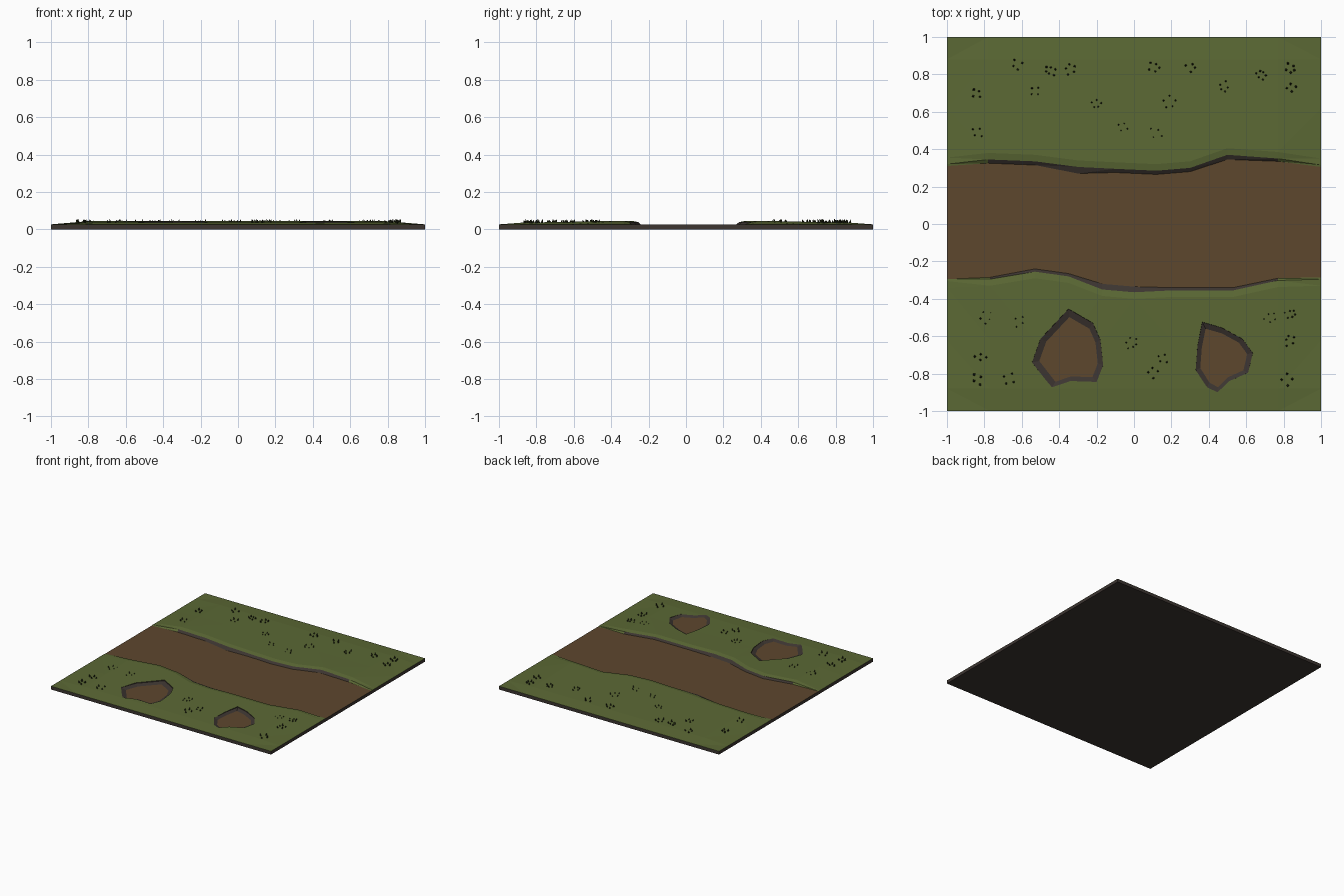
import bpy, bmesh, math, random
from mathutils import Vector, Matrix

random.seed(4)
default = bpy.data.objects.get("Cube")
if default:
    bpy.data.objects.remove(default, do_unlink=True)


def material(name, r, g, b):
    mat = bpy.data.materials.new(name)
    mat.use_nodes = True
    colour = (r, g, b, 1)
    mat.diffuse_color = colour
    mat.node_tree.nodes["Principled BSDF"].inputs["Base Color"].default_value = colour
    return mat


grass = material("grass green", .105, .14, .035)
dirt = material("dirt brown", .11, .063, .027)
earth = material("dark earth", .045, .035, .03)
blade_green = material("dark blade green", .016, .02, .006)


def finish(name, bm, mats):
    bmesh.ops.recalc_face_normals(bm, faces=bm.faces)
    mesh = bpy.data.meshes.new(name)
    bm.to_mesh(mesh)
    bm.free()
    obj = bpy.data.objects.new(name, mesh)
    bpy.context.collection.objects.link(obj)
    for mat in mats:
        mesh.materials.append(mat)
    return obj


def loft(bm, loops):
    """Bridge equal closed loops, cap both ends, return rows of faces."""
    rings = [[bm.verts.new(p) for p in loop] for loop in loops]
    rows = []
    for a, b in zip(rings, rings[1:]):
        n = len(a)
        rows.append([bm.faces.new((a[i], a[(i + 1) % n], b[(i + 1) % n], b[i])) for i in range(n)])
    bm.faces.new(rings[0])
    bm.faces.new(rings[-1])
    return rows


# Base slab: dirt on top, dark earth on the sides and underside
GROUND = .025
bm = bmesh.new()
bmesh.ops.create_cube(bm, size=1, matrix=Matrix.Translation((0, 0, GROUND / 2)) @ Matrix.Diagonal((2, 2, GROUND, 1)))
bm.normal_update()
for face in bm.faces:
    face.material_index = 0 if face.normal.z > .5 else 1
finish("base_slab", bm, [dirt, earth])


# Grass banks: each station is (x, foot of the earth wall, width of the wall)
north = [(-1, .31, .01), (-.78, .325, .02), (-.53, .315, .02), (-.3, .27, .035), (-.1, .275, .02),
         (.12, .265, .02), (.3, .28, .02), (.5, .345, .025), (.77, .335, .015), (1, .305, .01)]
south = [(-1, .295, .01), (-.77, .285, .01), (-.53, .24, .015), (-.35, .265, .015), (-.17, .32, .03),
         (0, .335, .03), (.2, .34, .015), (.53, .34, .015), (.77, .29, .012), (1, .285, .01)]
EDGE = GROUND + .002


def bank(name, stations, side):
    bm = bmesh.new()
    loops = []
    for x, foot, width in stations:
        rise = 0 if abs(x) == 1 else 1
        top = foot + width
        profile = [(foot, GROUND), (top, EDGE + .012 * rise), (top + .035, EDGE + .019 * rise),
                   (.62, EDGE + .014 * rise), (.88, EDGE + .009 * rise), (1, EDGE), (1, GROUND)]
        loops.append([(x, side * y, z) for y, z in profile])
    for row in loft(bm, loops):
        if abs(row[0].calc_center_median().x) < .8:
            row[0].material_index = 1
    bmesh.ops.triangulate(bm, faces=bm.faces)
    return finish(name, bm, [grass, earth])


bank("north_bank", north, 1)
south_bank = bank("south_bank", south, -1)

# Bare pits cut through the south bank with sloping dark walls
left_pit = [(-.35, -.455), (-.22, -.53), (-.18, -.62), (-.165, -.755), (-.2, -.845),
            (-.34, -.84), (-.44, -.875), (-.545, -.74), (-.5, -.615)]
right_pit = [(.365, -.525), (.47, -.555), (.58, -.615), (.635, -.69), (.61, -.795),
             (.51, -.84), (.445, -.905), (.39, -.875), (.33, -.78), (.34, -.65)]
for name, outline in (("right_pit_cutter", left_pit), ("left_pit_cutter", right_pit)):
    points = [Vector((x, y, 0)) for x, y in outline]
    centre = sum(points, Vector()) / len(points)
    bm = bmesh.new()
    loops = []
    for z, scale in ((.02, .75), (.037, 1), (.06, 1.02)):
        loops.append([centre + (p - centre) * scale + Vector((0, 0, z)) for p in points])
    loft(bm, loops)
    for face in bm.faces:
        face.material_index = 1
    cutter = finish(name, bm, [grass, earth])
    cutter.hide_render = True
    cutter.hide_set(True)
    cut = south_bank.modifiers.new(name, "BOOLEAN")
    cut.operation = "DIFFERENCE"
    cut.solver = "EXACT"
    cut.object = cutter


# Grass tufts: clusters of thin blades leaning outwards
north_tufts = [(-.63, .85), (-.45, .82), (-.34, .83), (.11, .84), (.31, .84), (.68, .8), (.84, .83), (.84, .73),
               (.48, .73), (-.84, .7), (-.53, .71), (-.2, .64), (.19, .65), (-.06, .52), (.12, .49), (-.84, .49)]
south_tufts = [(-.79, -.5), (-.61, -.52), (-.82, -.71), (-.84, -.83), (-.67, -.83), (-.01, -.64),
               (.15, -.72), (.1, -.79), (.73, -.5), (.84, -.48), (.83, -.62), (.82, -.83)]


def tufts(name, places):
    bm = bmesh.new()
    for x, y in places:
        count = random.randint(4, 6)
        turn = random.uniform(0, math.tau)
        for i in range(count):
            angle = turn + i * math.tau / count
            reach = random.uniform(.012, .033)
            out = Vector((math.cos(angle), math.sin(angle), 0))
            foot = Vector((x, y, .031)) + out * reach
            tip = foot + out * .006 + Vector((0, 0, random.uniform(.018, .026)))
            across = Vector((-out.y, out.x, 0))
            ring = [bm.verts.new(foot + d * .009) for d in (out, across, -out, -across)]
            peak = bm.verts.new(tip)
            bm.faces.new(ring)
            for a, b in zip(ring, ring[1:] + ring[:1]):
                bm.faces.new((a, b, peak))
    finish(name, bm, [blade_green])


tufts("north_grass_tufts", north_tufts)
tufts("south_grass_tufts", south_tufts)
